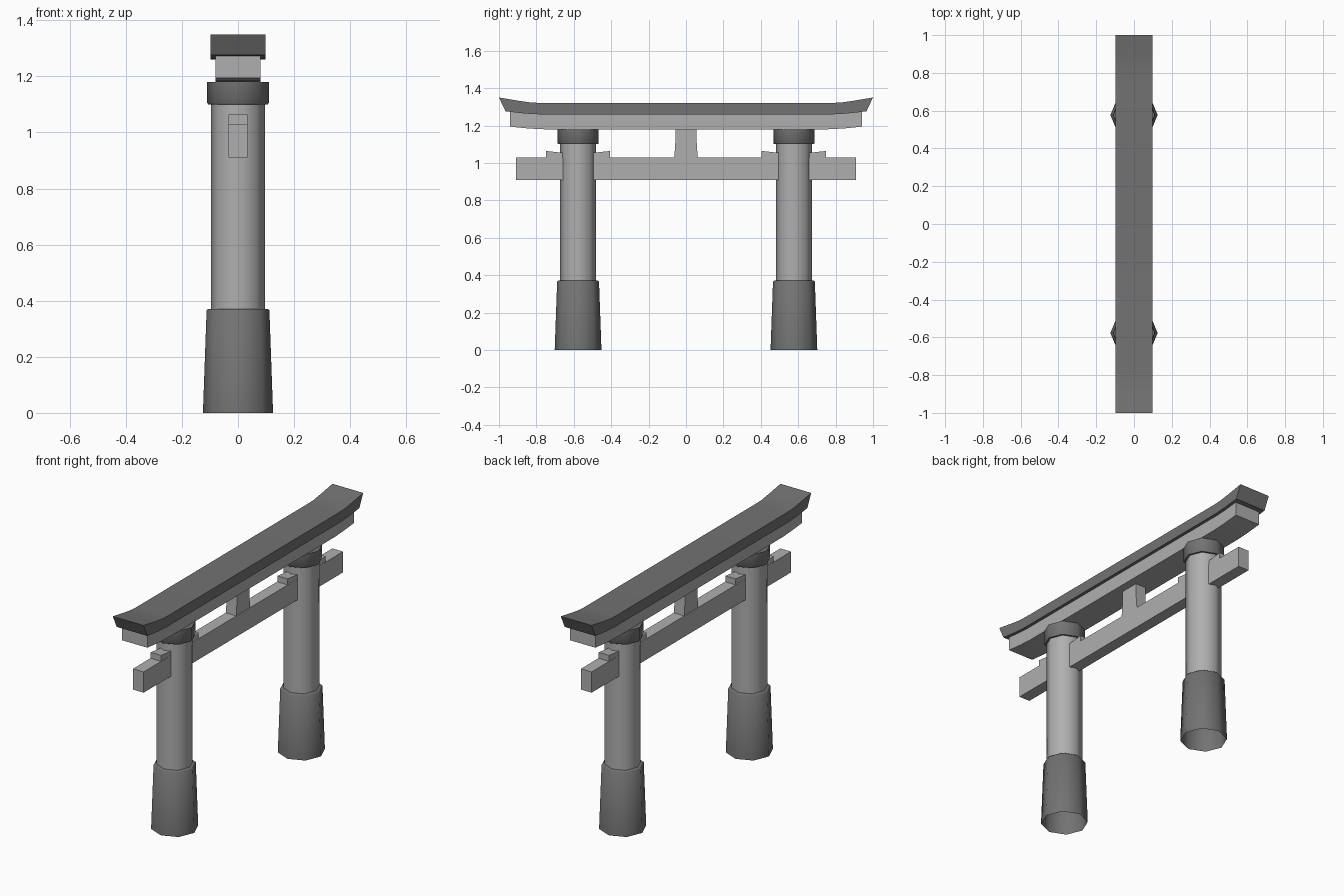
import bpy, bmesh, math

cube = bpy.data.objects.get("Cube")
if cube:
    bpy.data.objects.remove(cube, do_unlink=True)


def material(name, value):
    mat = bpy.data.materials.new(name)
    mat.use_nodes = True
    colour = (value, value, value, 1)
    mat.diffuse_color = colour
    mat.node_tree.nodes["Principled BSDF"].inputs["Base Color"].default_value = colour
    return mat


DARK = material("dark grey", 0.17)
LIGHT = material("light grey", 0.43)
COLUMN_Y = 0.577


def finish(name, bm, mat, y=0, angle=30):
    bmesh.ops.recalc_face_normals(bm, faces=bm.faces)
    mesh = bpy.data.meshes.new(name)
    bm.to_mesh(mesh)
    bm.free()
    mesh.materials.append(mat)
    obj = bpy.data.objects.new(name, mesh)
    obj.location.y = y
    bpy.context.collection.objects.link(obj)
    bpy.ops.object.select_all(action='DESELECT')
    obj.select_set(True)
    bpy.context.view_layer.objects.active = obj
    bpy.ops.object.shade_smooth_by_angle(angle=math.radians(angle))
    return obj


def beam(name, half_profile, half_width, mat, y=0):
    """Mirror a (y, z) half profile and extrude it across x."""
    outline = half_profile + [(-a, z) for a, z in reversed(half_profile)]
    bm = bmesh.new()
    face = bm.faces.new([bm.verts.new((-half_width, a, z)) for a, z in outline])
    new = bmesh.ops.extrude_face_region(bm, geom=[face])["geom"]
    verts = [v for v in new if isinstance(v, bmesh.types.BMVert)]
    bmesh.ops.translate(bm, verts=verts, vec=(2 * half_width, 0, 0))
    return finish(name, bm, mat, y)


def turned(name, profile, mat, y, sides=8):
    """Eight-sided lathe of a (radius, z) profile, open at both ends."""
    bm = bmesh.new()
    rings = []
    for r, z in profile:
        angles = [math.tau * i / sides for i in range(sides)]
        rings.append([bm.verts.new((r * math.cos(a), r * math.sin(a), z)) for a in angles])
    for low, high in zip(rings, rings[1:]):
        for i in range(sides):
            j = (i + 1) % sides
            bm.faces.new((low[i], low[j], high[j], high[i]))
    return finish(name, bm, mat, y, 50)


# Columns with tapered bases, collars and wedges
for side, y in (("front", -COLUMN_Y), ("back", COLUMN_Y)):
    turned(side + "_column_base",
           [(0.125, 0), (0.112, 0.366), (0.106, 0.371), (0.09, 0.371)], DARK, y)
    turned(side + "_column_shaft", [(0.096, 0.36), (0.096, 1.18)], LIGHT, y)
    turned(side + "_column_collar",
           [(0.09, 1.10), (0.106, 1.10), (0.11, 1.105), (0.11, 1.18), (0.05, 1.18)], DARK, y)
    beam(side + "_wedge",
         [(0.172, 1.02), (0.172, 1.064), (0.09, 1.055)], 0.033, LIGHT, y)

# Tie beam and centre strut
beam("tie_beam", [(0.908, 0.91), (0.908, 1.03)], 0.034, LIGHT)
beam("centre_strut", [(0.064, 1.02), (0.058, 1.09), (0.055, 1.185)], 0.033, LIGHT)

# Upper lintel with gently rising ends
beam("upper_lintel",
     [(0.76, 1.18), (0.84, 1.184), (0.94, 1.194), (0.94, 1.272), (0.80, 1.266)], 0.08, LIGHT)

# Roof cap with upswept, slanted ends
beam("roof_cap",
     [(0.79, 1.26), (0.86, 1.264), (0.965, 1.276), (1.0, 1.35),
      (0.90, 1.333), (0.83, 1.323), (0.78, 1.321)], 0.098, DARK)
